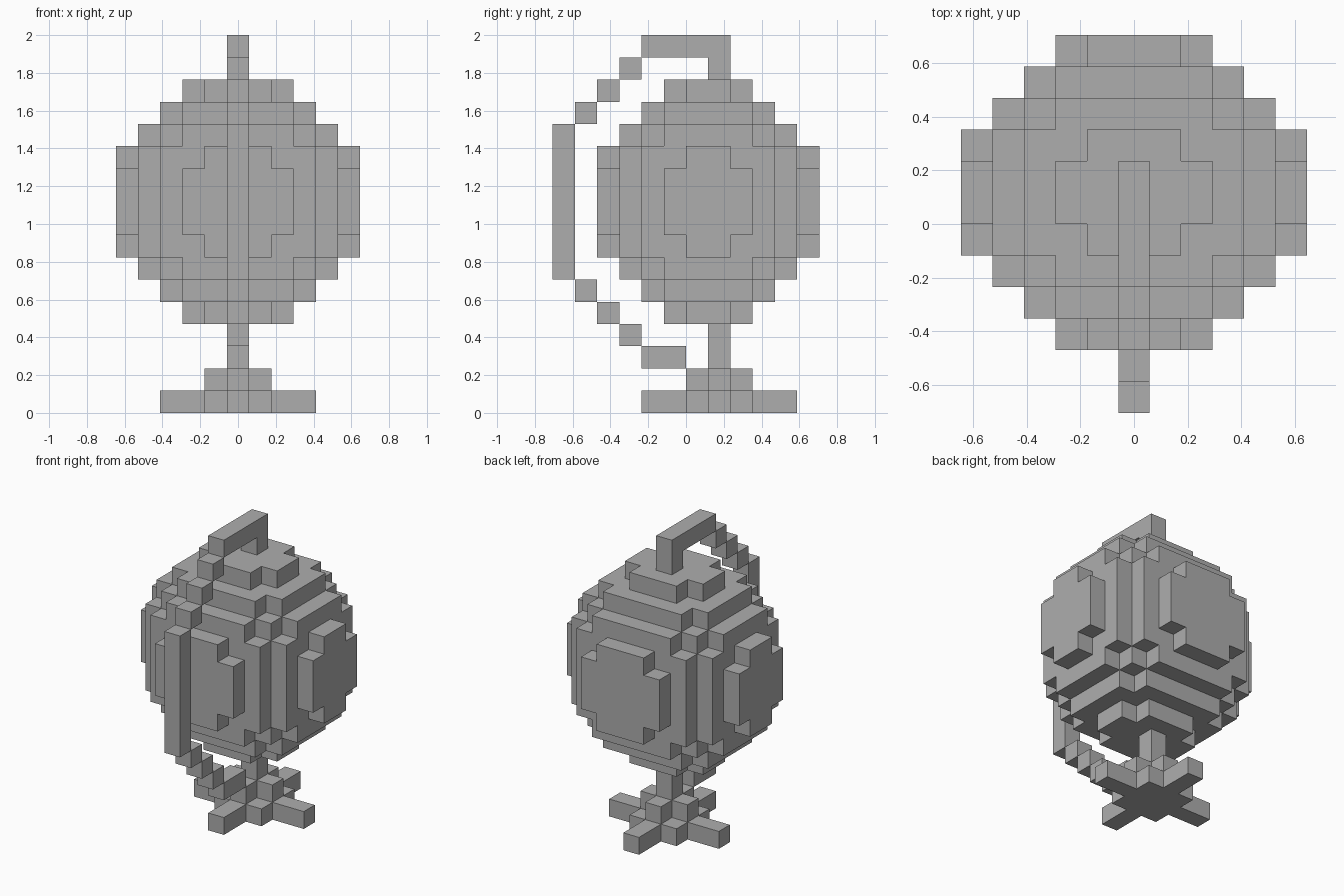
import bpy
import bmesh
from mathutils import Vector

U = 2 / 17                         # edge of one cube; the model is 17 cubes tall
ORIGIN = Vector((-0.5, -6, 0))     # cell (0, 0, 0) starts here, in cubes

cube = bpy.data.objects.get("Cube")
if cube:
    bpy.data.objects.remove(cube, do_unlink=True)

grey = bpy.data.materials.new("plain grey")
grey.use_nodes = True
colour = (0.42, 0.42, 0.42, 1)
grey.diffuse_color = colour
for node in grey.node_tree.nodes:
    if node.type == 'BSDF_PRINCIPLED':
        node.inputs["Base Color"].default_value = colour


def block(x, y, z):
    """Cells in a box, given inclusive index ranges."""
    return {(i, j, k) for i in range(x[0], x[1] + 1)
            for j in range(y[0], y[1] + 1) for k in range(z[0], z[1] + 1)}


def build(name, cells):
    """Skin a set of cells with outer faces only, merged into flat panels."""
    bm = bmesh.new()
    for cell in cells:
        centre = Vector(cell) + Vector((0.5, 0.5, 0.5)) + ORIGIN
        for axis in range(3):
            for sign in (-1, 1):
                step = [0, 0, 0]
                step[axis] = sign
                if tuple(c + s for c, s in zip(cell, step)) in cells:
                    continue
                n = Vector(step)
                a = Vector([step[2], step[0], step[1]])
                b = n.cross(a)
                corners = (-a - b, a - b, a + b, b - a)
                bm.faces.new([bm.verts.new((centre + (n + c) / 2) * U) for c in corners])
    bmesh.ops.remove_doubles(bm, verts=bm.verts, dist=U / 100)
    bmesh.ops.dissolve_limit(bm, angle_limit=0.01, verts=bm.verts, edges=bm.edges)
    mesh = bpy.data.meshes.new(name)
    bm.to_mesh(mesh)
    bm.free()
    mesh.materials.append(grey)
    obj = bpy.data.objects.new(name, mesh)
    bpy.context.collection.objects.link(obj)


# Stepped ball, slightly shorter from front to back
ball = {(i, j, k) for i, j, k in block((-5, 5), (2, 11), (4, 14))
        if i * i + (abs(j - 6.5) + 0.5) ** 2 + (k - 9) ** 2 <= 30}
build("globe_ball", ball)

# Curved arm in front of the ball, with the bar over the top
arm = block((0, 0), (0, 0), (6, 12)) | block((0, 0), (4, 5), (2, 2))
arm |= block((0, 0), (4, 7), (16, 16))
for step in range(1, 4):
    arm |= {(0, step, 6 - step), (0, step, 12 + step)}
build("meridian_arm", arm)

# Pins holding the ball above and below
build("top_pin", {(0, 7, 15)})
build("lower_post", block((0, 0), (7, 7), (2, 3)))

# Cross-shaped foot with a small cross on top
foot = block((-3, 3), (7, 7), (0, 0)) | block((0, 0), (4, 10), (0, 0))
foot |= block((-1, 1), (6, 8), (0, 0))
foot |= block((-1, 1), (7, 7), (1, 1)) | block((0, 0), (6, 8), (1, 1))
build("base_foot", foot)
